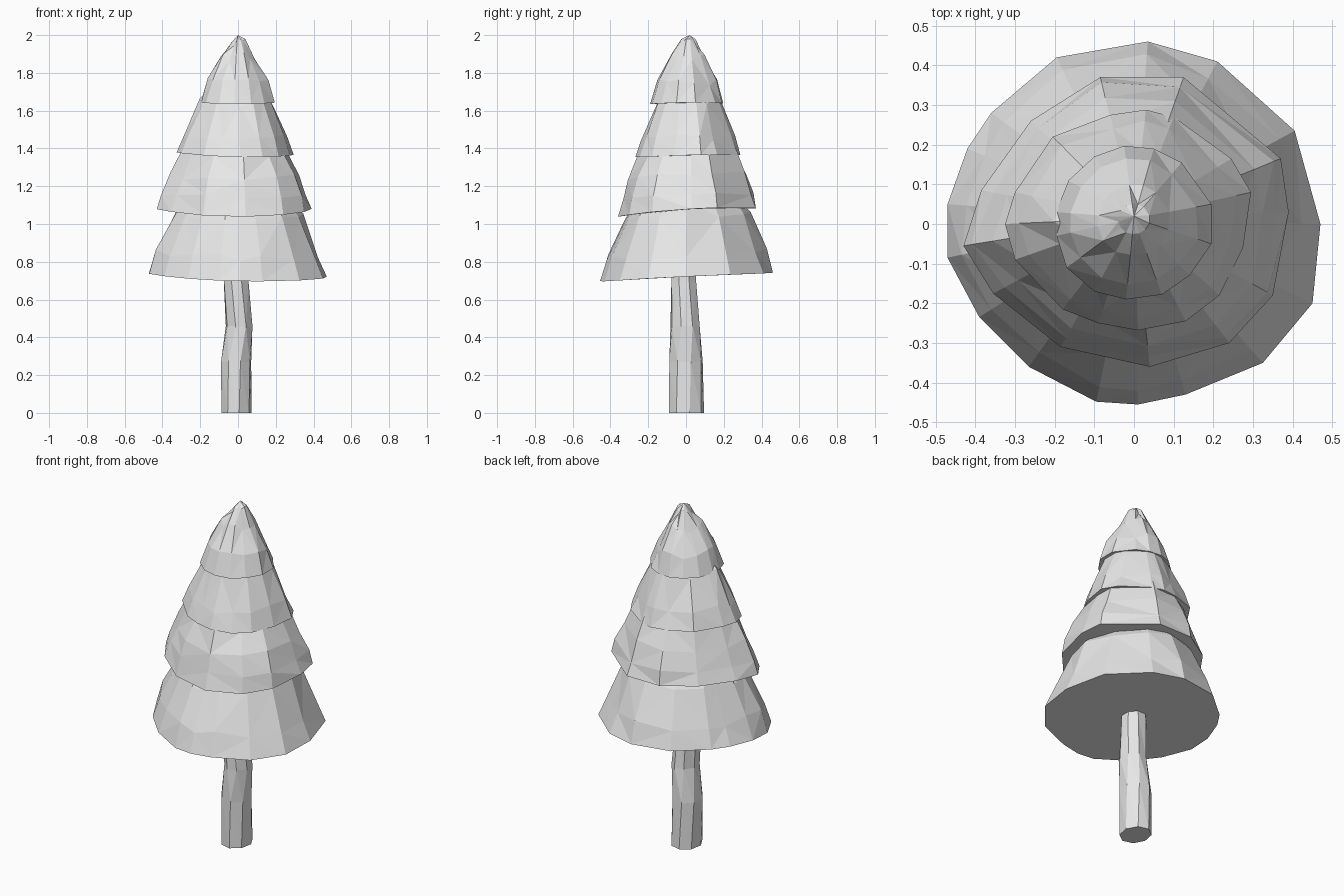
import bpy, bmesh, math, random
from mathutils import Vector

cube = bpy.data.objects.get("Cube")
if cube:
    bpy.data.objects.remove(cube, do_unlink=True)

random.seed(4)

# One plain grey for the whole tree
grey = bpy.data.materials.new("light_grey")
grey.use_nodes = True
grey.diffuse_color = (0.8, 0.8, 0.8, 1)
bsdf = next(n for n in grey.node_tree.nodes if n.type == 'BSDF_PRINCIPLED')
bsdf.inputs["Base Color"].default_value = (0.8, 0.8, 0.8, 1)


def loft(name, rings, apex=None):
    """Skin equal-sized rings of points, capping both ends or closing at an apex."""
    bm = bmesh.new()
    loops = [[bm.verts.new(p) for p in ring] for ring in rings]
    count = len(loops[0])
    for low, high in zip(loops, loops[1:]):
        for i in range(count):
            j = (i + 1) % count
            bm.faces.new((low[i], low[j], high[j], high[i]))
    bm.faces.new(loops[0][::-1])
    if apex:
        tip = bm.verts.new(apex)
        for i in range(count):
            bm.faces.new((loops[-1][i], loops[-1][(i + 1) % count], tip))
    else:
        bm.faces.new(loops[-1])
    bmesh.ops.triangulate(bm, faces=[f for f in bm.faces if len(f.verts) == 4],
                          quad_method='SHORT_EDGE')
    bmesh.ops.recalc_face_normals(bm, faces=bm.faces)
    mesh = bpy.data.meshes.new(name)
    bm.to_mesh(mesh)
    bm.free()
    mesh.materials.append(grey)
    obj = bpy.data.objects.new(name, mesh)
    bpy.context.collection.objects.link(obj)
    return obj


def skirt(name, outline, levels, tilt, bow, apex=None):
    """Drooping foliage tier: an uneven rim (in hundredths) shrinking up the levels."""
    rings = []
    for k, (z, scale) in enumerate(levels):
        droop = 1 - k / len(levels)
        ring = []
        for px, py in outline:
            x, y = px / 100, py / 100
            lift = (tilt[0] * x + tilt[1] * y + bow * x * x) * droop
            wobble = random.uniform(-1, 1) if k else 0
            s = scale * (1 + 0.025 * wobble)
            up = random.uniform(-0.02, 0.02) if 0 < k else 0
            ring.append(Vector((x * s, y * s + 0.015 * (1 - scale), z + lift + up)))
        rings.append(ring)
    return loft(name, rings, apex)


# Foliage tiers, from the ground up
skirt("bottom_foliage",
      [(47, 0), (40.5, 23.5), (21, 41), (3.5, 46), (-19.5, 42), (-36, 28), (-42, 19),
       (-47, 5), (-47, -8.5), (-39, -23.5), (-26.5, -36), (-9.5, -44.8), (1, -45.5),
       (13, -43), (32.5, -35), (45, -20)],
      [(0.72, 1), (0.84, 0.91), (1.04, 0.72), (1.14, 0.58)], (-0.02, 0.05), 0.05)
skirt("lower_foliage",
      [(39, 3), (37, 16.5), (12.5, 37), (-8.5, 37), (-26, 26), (-38.5, 8.5), (-43, -5.5),
       (-35.5, -17.5), (-18.5, -31), (4, -36), (24, -30), (35, -18)],
      [(1.06, 1), (1.15, 0.94), (1.25, 0.84), (1.38, 0.68), (1.45, 0.55)], (0, 0.06), 0.12)
skirt("upper_foliage",
      [(29.5, 8), (24.5, 16.5), (10, 27), (3, 28.8), (-6, 27.5), (-20.5, 22), (-30, 8),
       (-32.5, 0), (-30, -9), (-18, -21.5), (-9, -25), (1, -26.8), (13, -24.5),
       (21.5, -18), (27.5, -6)],
      [(1.36, 1), (1.46, 0.88), (1.64, 0.62), (1.72, 0.45)], (-0.02, 0.02), 0.12)
skirt("top_foliage",
      [(19.5, 5), (12, 15.5), (5, 19), (-2.5, 19.7), (-10, 17), (-16.5, 11), (-19.7, 3),
       (-19.5, -3), (-17, -11), (-10, -17), (-2, -19), (7, -17.8), (14, -13), (19.5, -5)],
      [(1.637, 1), (1.75, 0.81), (1.88, 0.46), (1.96, 0.2)], (0, 0.01), 0.15,
      apex=(0, 0.02, 2.0))

# Bent, slightly twisted eight-sided trunk: height, centre x, centre y, radii, twist
bends = [(0, -0.008, 0.003, 0.081, 0.094, 0), (0.27, -0.01, 0, 0.083, 0.092, 6),
         (0.46, 0.006, -0.005, 0.073, 0.08, 20), (0.7, -0.01, -0.012, 0.07, 0.07, 14),
         (0.8, -0.01, -0.012, 0.066, 0.066, 14)]
trunk_rings = []
for z, cx, cy, rx, ry, twist in bends:
    angles = [math.radians(45 * i + 10 + twist) for i in range(8)]
    trunk_rings.append([(cx + rx * math.cos(a), cy + ry * math.sin(a), z) for a in angles])
loft("trunk", trunk_rings)
